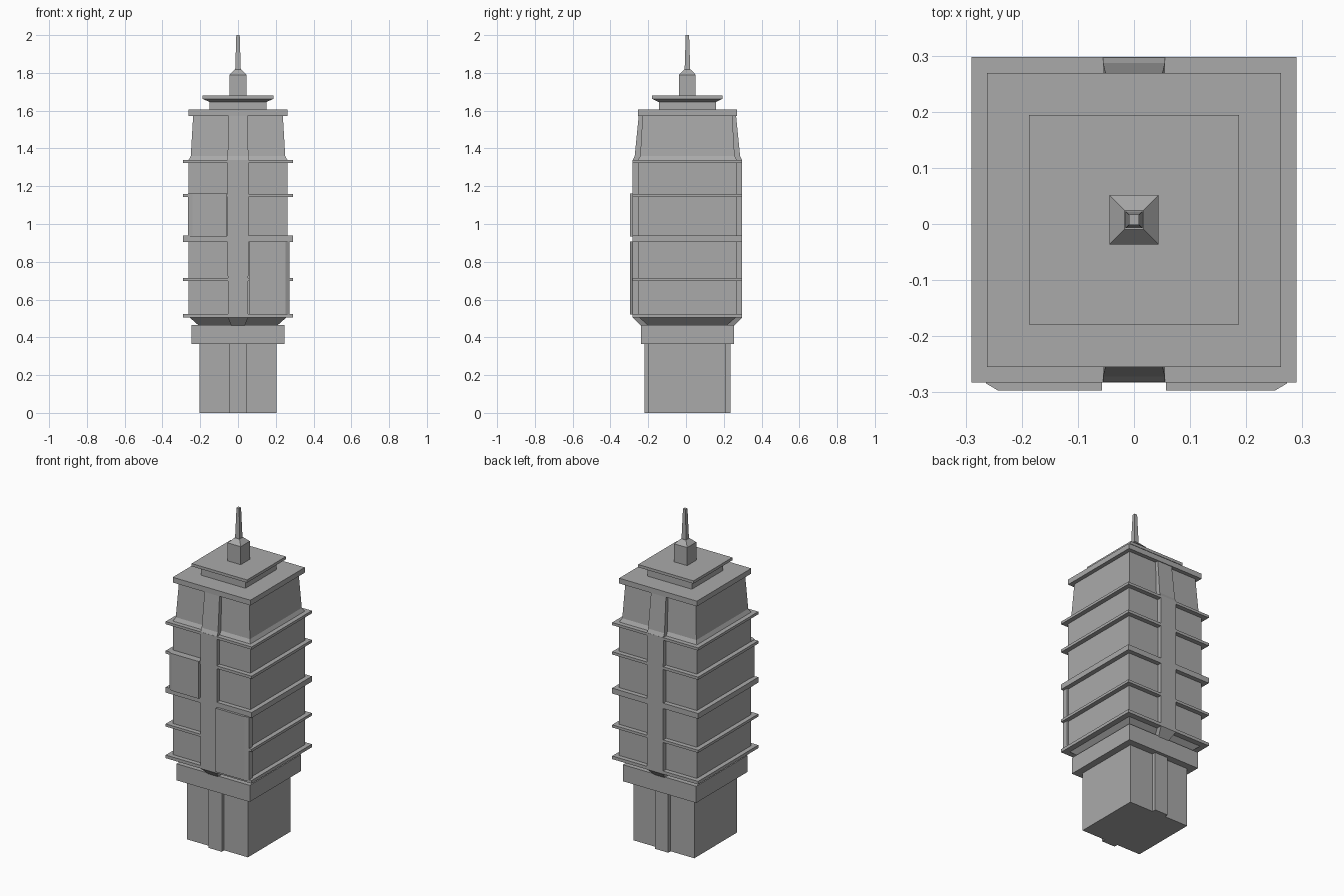
import bpy
import bmesh

cube = bpy.data.objects.get("Cube")
if cube:
    bpy.data.objects.remove(cube, do_unlink=True)

CY = 0.0075  # the tower axis sits slightly behind centre

grey = bpy.data.materials.new("concrete grey")
grey.use_nodes = True
colour = (0.4, 0.4, 0.4, 1)
grey.diffuse_color = colour
grey.node_tree.nodes["Principled BSDF"].inputs["Base Color"].default_value = colour


def loft(name, sections):
    """Flat-faced solid through a stack of equal-length point loops."""
    bm = bmesh.new()
    loops = [[bm.verts.new(p) for p in loop] for loop in sections]
    n = len(loops[0])
    for low, high in zip(loops, loops[1:]):
        for i in range(n):
            j = (i + 1) % n
            bm.faces.new((low[i], low[j], high[j], high[i]))
    bm.faces.new(loops[0][::-1])
    bm.faces.new(loops[-1])
    bmesh.ops.recalc_face_normals(bm, faces=bm.faces)
    mesh = bpy.data.meshes.new(name)
    bm.to_mesh(mesh)
    bm.free()
    mesh.materials.append(grey)
    obj = bpy.data.objects.new(name, mesh)
    bpy.context.collection.objects.link(obj)
    return obj


def tower(name, levels):
    """Rectangular stack; each level is (half x, half y, z)."""
    return loft(name, [[(-x, CY - y, z), (x, CY - y, z), (x, CY + y, z), (-x, CY + y, z)]
                       for x, y, z in levels])


def square(name, levels):
    return tower(name, [(r, r, z) for r, z in levels])


# Base with front and back fins, and the collar above it
square("base", [(0.205, 0), (0.205, 0.37)])
tower("base_fins", [(0.045, 0.228, 0), (0.045, 0.228, 0.37)])
square("collar", [(0.247, 0.365), (0.247, 0.466)])

# Main shaft: flared foot, straight walls, tapered crown
square("shaft", [(0.205, 0.46), (0.258, 0.507), (0.262, 0.51), (0.262, 1.338),
                 (0.25, 1.36), (0.237, 1.58)])

# Vertical strip running up the front and back
tower("centre_strip", [(0.035, 0.245, 0.46), (0.054, 0.29, 0.505), (0.055, 0.29, 1.336),
                       (0.055, 0.279, 1.36), (0.05, 0.257, 1.58)])

# Floor ledges
for i, (low, high) in enumerate([(0.505, 0.524), (0.698, 0.714), (0.905, 0.938),
                                 (1.143, 1.16), (1.322, 1.338)]):
    square(f"ledge_{i + 1}", [(0.29, low), (0.29, high)])


# Raised front panels with a chamfered outer corner
def panel(name, side, outer, low, high):
    outline = [(0.057, -0.25), (0.057, -0.297), (outer - 0.022, -0.297),
               (outer, -0.284), (outer, -0.25)]
    loft(name, [[(side * x, y, z) for x, y in outline] for z in (low, high)])


panel("lower_left_panel", 1, 0.273, 0.52, 0.908)
panel("upper_right_panel", -1, 0.264, 0.935, 1.162)

# Roof slab, upper cap, plinth and spire
square("roof_slab", [(0.262, 1.573), (0.262, 1.605)])
square("roof_cap", [(0.15, 1.6), (0.15, 1.645), (0.187, 1.663), (0.187, 1.68)])
square("spire_plinth", [(0.044, 1.675), (0.044, 1.79), (0.017, 1.818)])
square("spire", [(0.015, 1.81), (0.009, 2.0)])
